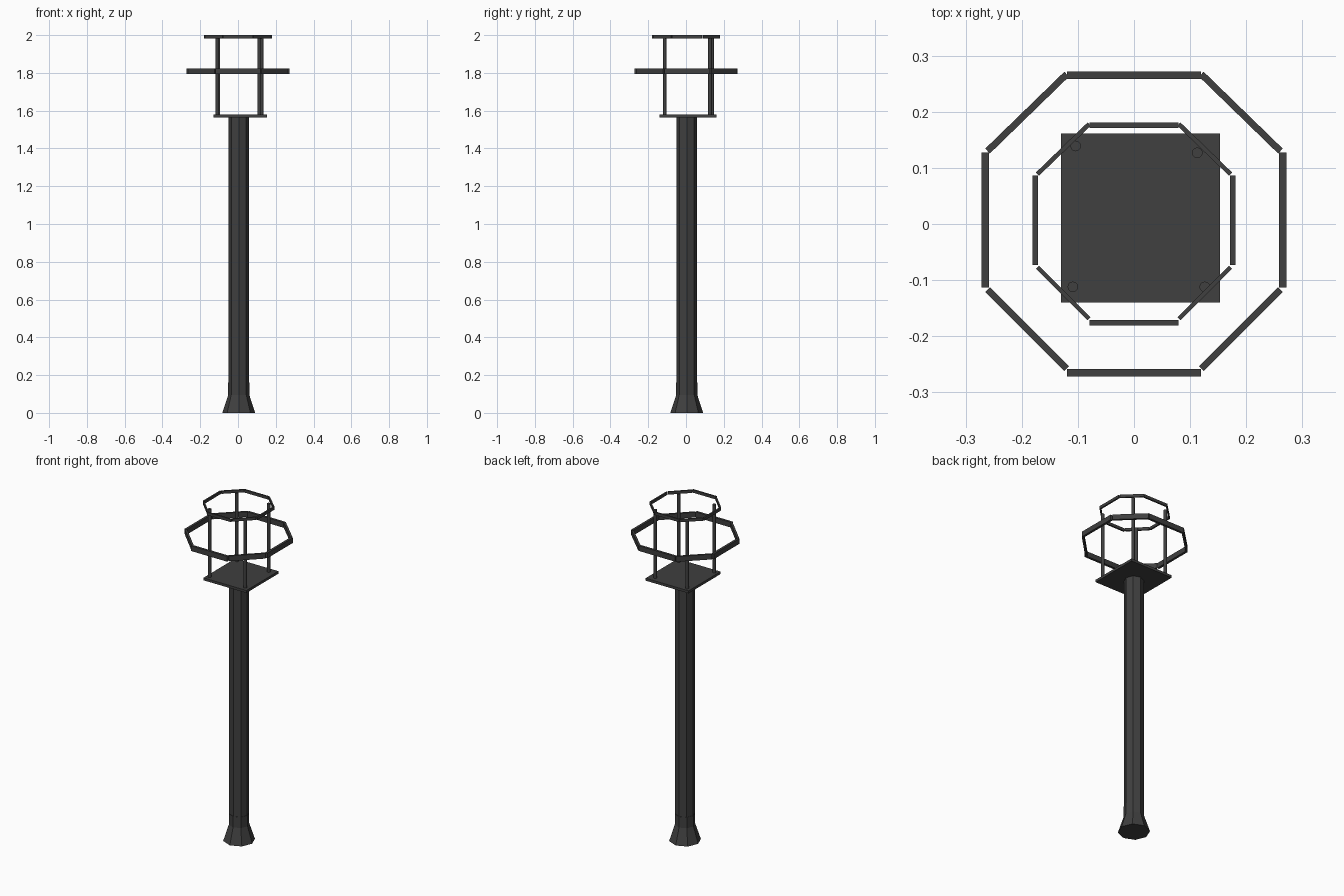
import bpy, bmesh, math
from mathutils import Vector

if "Cube" in bpy.data.objects:
    bpy.data.objects.remove(bpy.data.objects["Cube"])

dark = bpy.data.materials.new("dark_metal")
dark.diffuse_color = (0.05, 0.05, 0.05, 1)
dark.use_nodes = True
dark.node_tree.nodes["Principled BSDF"].inputs["Base Color"].default_value = dark.diffuse_color


def finish(name, bm):
    bmesh.ops.recalc_face_normals(bm, faces=bm.faces)
    mesh = bpy.data.meshes.new(name)
    bm.to_mesh(mesh)
    bm.free()
    mesh.materials.append(dark)
    obj = bpy.data.objects.new(name, mesh)
    bpy.context.collection.objects.link(obj)
    return obj


def turned(name, x, y, profile, sides):
    """Capped prism stacked from (radius, z) rings."""
    bm = bmesh.new()
    rings = [[bm.verts.new((x + r * math.cos(2 * math.pi * i / sides),
                            y + r * math.sin(2 * math.pi * i / sides), z))
              for i in range(sides)] for r, z in profile]
    for a, b in zip(rings, rings[1:]):
        for i in range(sides):
            j = (i + 1) % sides
            bm.faces.new((a[i], a[j], b[j], b[i]))
    bm.faces.new(rings[0])
    bm.faces.new(rings[-1])
    return finish(name, bm)


def bar(name, start, end, width, z0, z1):
    """Flat rectangular bar between two points in plan."""
    a, b = Vector(start), Vector(end)
    d = (b - a).normalized()
    n = Vector((-d.y, d.x)) * width / 2
    bm = bmesh.new()
    low = [bm.verts.new((p.x, p.y, z0)) for p in (a - n, b - n, b + n, a + n)]
    face = bm.faces.new(low)
    top = bmesh.ops.extrude_face_region(bm, geom=[face])["geom"]
    for v in top:
        if isinstance(v, bmesh.types.BMVert):
            v.co.z = z1
    return finish(name, bm)


def ring(name, half, near, top, bottom, wide, thin, z0, z1):
    """Eight separate bars: four sides and four slimmer diagonals."""
    sides = [((-near, half), (near, half)), ((-near, -half), (near, -half)),
             ((-half, bottom), (-half, top)), ((half, bottom), (half, top))]
    for i, (a, b) in enumerate(sides):
        bar(f"{name}_side_{i + 1}", a, b, wide, z0, z1)
    inner = half - 0.004
    for s in (-1, 1):
        bar(f"{name}_back_diagonal", (s * (near + 0.001), half + 0.002),
            (s * inner, top + 0.003), thin, z0, z1)
        bar(f"{name}_front_diagonal", (s * (near + 0.001), -half + 0.007),
            (s * inner, bottom - 0.004), thin, z0, z1)


# Octagonal pole with flared foot and slim collar
turned("pole", 0.004, 0.004, [(0.054, 0.09), (0.054, 1.568)], 8)
turned("flared_foot", 0.004, 0.004, [(0.087, 0.0), (0.056, 0.095), (0.056, 0.16)], 8)

# Square top plate
bar("top_plate", (-0.13, 0.011), (0.153, 0.011), 0.301, 1.565, 1.58)

# Four uprights
for i, (x, y) in enumerate([(-0.104, 0.139), (0.113, 0.127),
                            (-0.109, -0.112), (0.126, -0.112)]):
    turned(f"upright_{i + 1}", x, y, [(0.0095, 1.575), (0.0095, 1.986)], 12)

# Large middle ring and smaller top ring
ring("middle_ring", 0.265, 0.119, 0.127, -0.113, 0.014, 0.012, 1.793, 1.824)
ring("top_ring", 0.176, 0.079, 0.086, -0.073, 0.009, 0.008, 1.983, 2.0)
